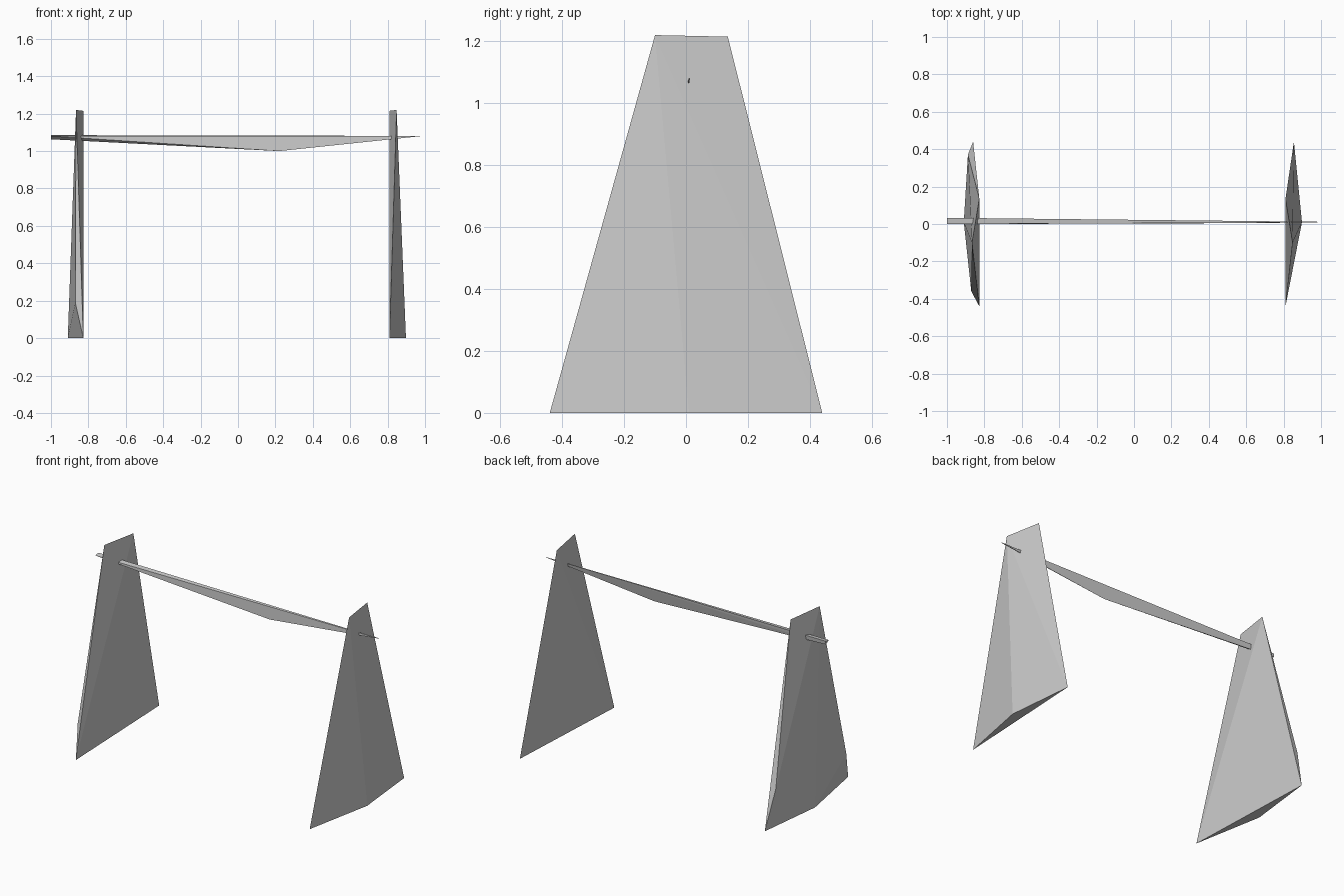
import bpy, bmesh

if "Cube" in bpy.data.objects:
    bpy.data.objects.remove(bpy.data.objects["Cube"])


def hull(name, points):
    """Flat-faced convex solid through a few corner points."""
    bm = bmesh.new()
    for p in points:
        bm.verts.new(p)
    bmesh.ops.convex_hull(bm, input=bm.verts[:])
    bmesh.ops.recalc_face_normals(bm, faces=bm.faces[:])
    mesh = bpy.data.meshes.new(name)
    bm.to_mesh(mesh)
    bm.free()
    obj = bpy.data.objects.new(name, mesh)
    bpy.context.collection.objects.link(obj)
    return obj


def support(name, inner, mid, back, outer, extra=()):
    """Tapered slab: triangular foot rising to a narrow top ridge."""
    foot = [(inner, -0.44, 0), (outer, 0.01, 0), (back, 0.44, 0)]
    ridge = [(mid, -0.10, 1.22), (inner, 0.135, 1.215)]
    return hull(name, foot + ridge + list(extra))


# Side supports; the left one has two extra bevel corners near the floor
support("right_support", 0.81, 0.848, 0.855, 0.898)
support("left_support", -0.827, -0.866, -0.86, -0.91,
        extra=[(-0.888, 0.37, 0.25), (-0.87, -0.36, 0.19)])

# Thin crossbar, deepest right of centre and tapering to a point
hull("crossbar", [(-1, 0.0, 1.08), (-1, 0.033, 1.085), (-1, 0.03, 1.063),
                  (0.22, 0.003, 1.0), (0.98, 0.008, 1.08), (0.98, 0.012, 1.081)])
